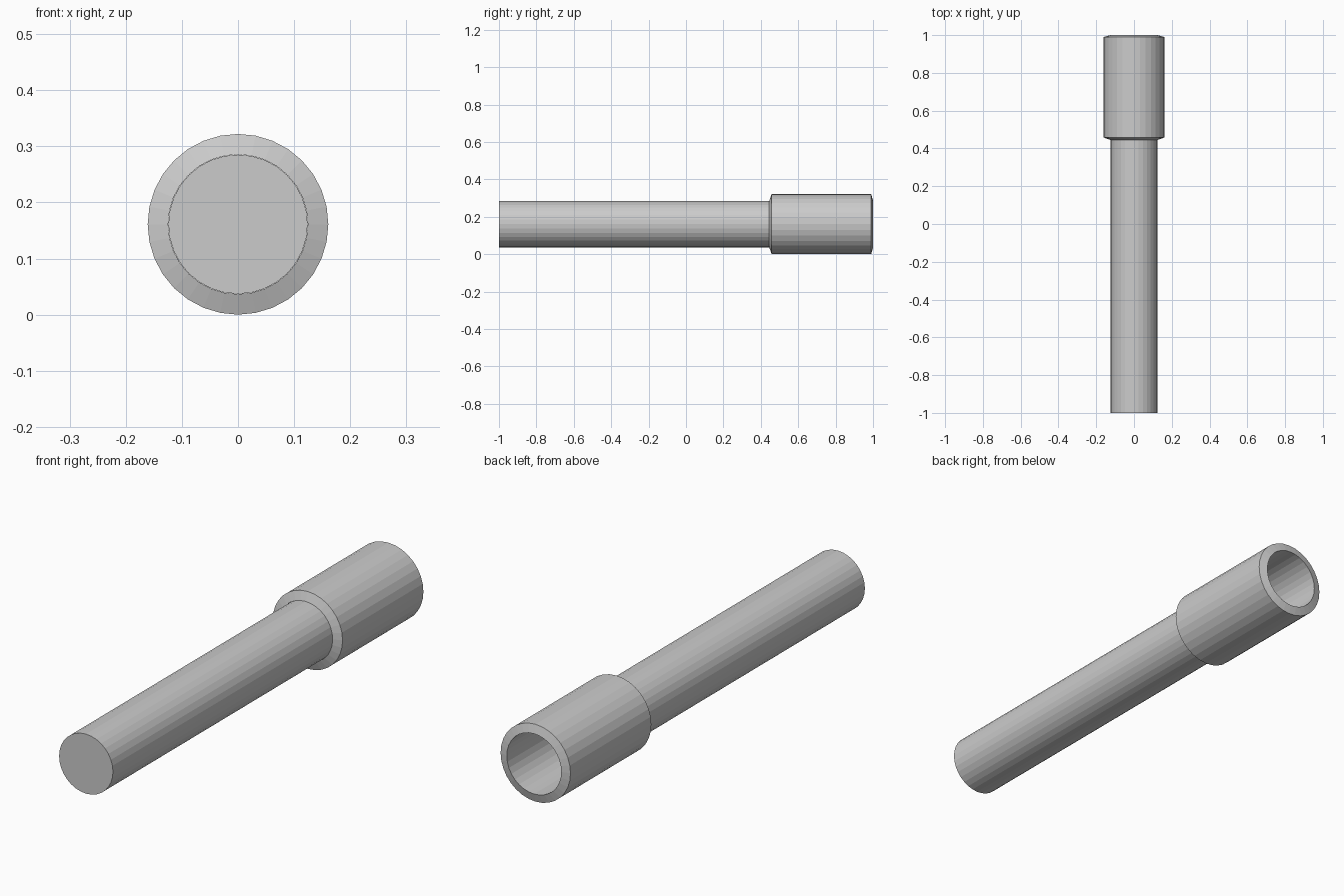
import bpy, bmesh
from math import sin, cos, tau

if "Cube" in bpy.data.objects:
    bpy.data.objects.remove(bpy.data.objects["Cube"])

SIDES = 32
CENTRE_Z = 0.161


def lathe(name, profile, closed=False):
    """Revolve (radius, y) points around the y axis; cap the ends of an open profile."""
    bm = bmesh.new()
    rings = []
    for r, y in profile:
        rings.append([bm.verts.new((r * sin(tau * i / SIDES), y,
                                    CENTRE_Z + r * cos(tau * i / SIDES)))
                      for i in range(SIDES)])
    pairs = list(zip(rings, rings[1:]))
    if closed:
        pairs.append((rings[-1], rings[0]))
    else:
        bm.faces.new(rings[0])
        bm.faces.new(rings[-1])
    for a, b in pairs:
        for i in range(SIDES):
            j = (i + 1) % SIDES
            bm.faces.new((a[i], a[j], b[j], b[i]))
    bmesh.ops.recalc_face_normals(bm, faces=bm.faces)
    mesh = bpy.data.meshes.new(name)
    bm.to_mesh(mesh)
    bm.free()
    obj = bpy.data.objects.new(name, mesh)
    bpy.context.collection.objects.link(obj)
    return obj


# Long solid shaft, ending just inside the collar
lathe("shaft", [(0.124, -1.0), (0.124, 0.45)])

# Open collar with slightly conical end faces
lathe("collar", [(0.1245, 0.445), (0.161, 0.458), (0.161, 0.99),
                 (0.1255, 1.0)], closed=True)
